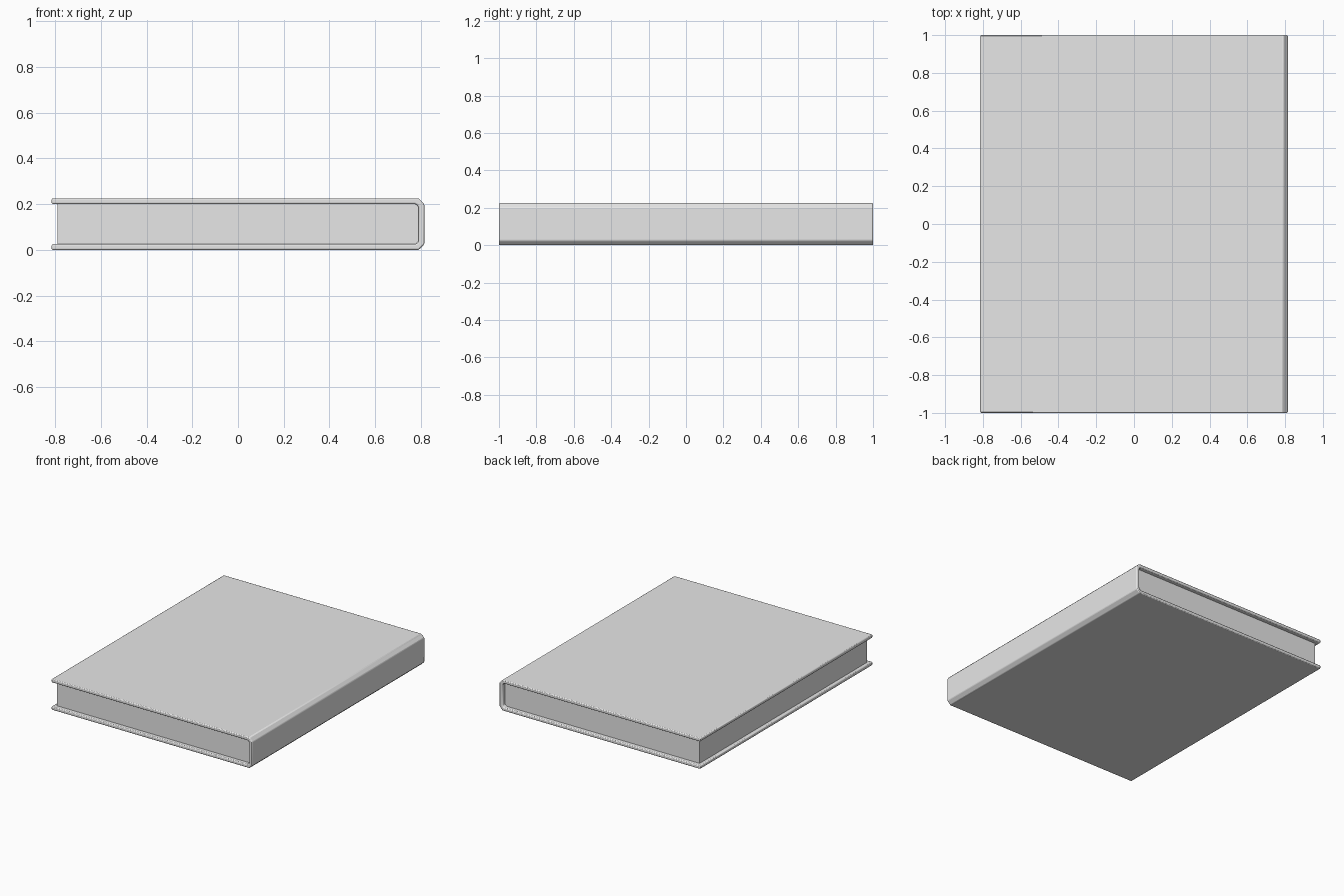
import bpy
import bmesh

cube = bpy.data.objects.get("Cube")
if cube:
    bpy.data.objects.remove(cube, do_unlink=True)

W, H, T = 0.815, 0.226, 0.025   # half width, height, board thickness

grey = bpy.data.materials.new("plain grey")
grey.use_nodes = True
grey.diffuse_color = (0.8, 0.8, 0.8, 1)
grey.node_tree.nodes["Principled BSDF"].inputs["Base Color"].default_value = (0.8, 0.8, 0.8, 1)


def extrude_profile(name, profile, half_depth):
    """Extrude an x-z outline along y."""
    bm = bmesh.new()
    face = bm.faces.new([bm.verts.new((x, -half_depth, z)) for x, z in profile])
    result = bmesh.ops.extrude_face_region(bm, geom=[face])
    verts = [v for v in result["geom"] if isinstance(v, bmesh.types.BMVert)]
    bmesh.ops.translate(bm, verts=verts, vec=(0, 2 * half_depth, 0))
    bmesh.ops.recalc_face_normals(bm, faces=bm.faces[:])
    mesh = bpy.data.meshes.new(name)
    bm.to_mesh(mesh)
    bm.free()
    obj = bpy.data.objects.new(name, mesh)
    bpy.context.collection.objects.link(obj)
    mesh.materials.append(grey)
    return obj


def mirrored(half):
    """Complete a lower half outline with its upper reflection."""
    return half + [(x, H - z) for x, z in reversed(half)]


# Cover: two boards joined by a spine with chamfered corners
outer = mirrored([(-W, 0), (W - T, 0), (W, T)])
inner = mirrored([(-W, T), (W - T - 0.016, T), (W - T - 0.005, T + 0.005), (W - T, T + 0.016)])
cover = extrude_profile("cover", outer + inner[::-1], 1.0)
bevel = cover.modifiers.new("soft edges", "BEVEL")
bevel.width = 0.006
bevel.segments = 2
bevel.limit_method = "ANGLE"
bevel.angle_limit = 0.7

# Page block, set in from the open edges of the cover
edge = W - T
pages = extrude_profile("pages", mirrored([(-edge, T - 0.003), (edge - 0.016, T - 0.003),
                                          (edge + 0.001, T + 0.015)]), 0.97)

for obj in (cover, pages):
    bpy.ops.object.select_all(action="DESELECT")
    obj.select_set(True)
    bpy.context.view_layer.objects.active = obj
    bpy.ops.object.shade_smooth_by_angle(angle=0.6)
